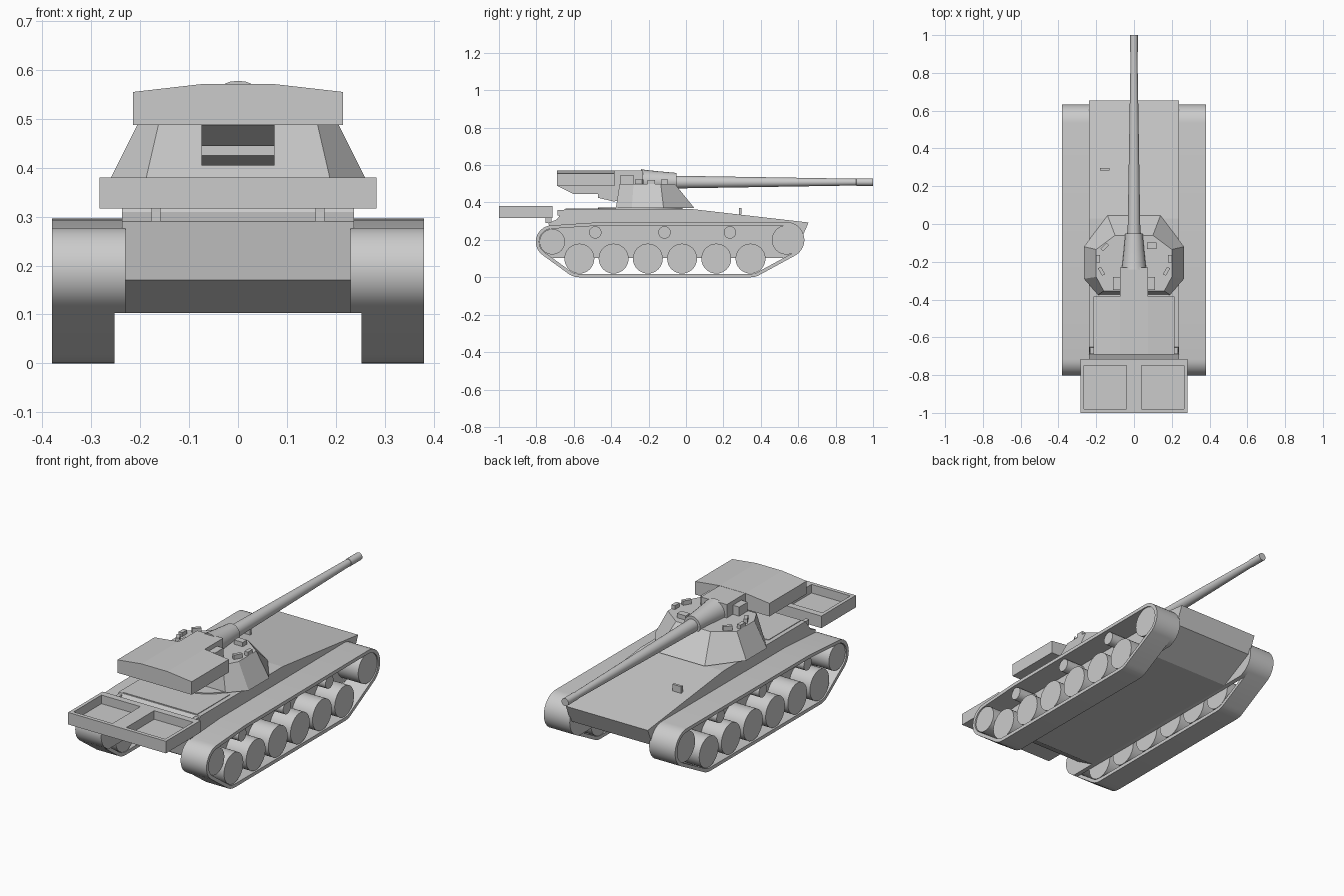
import bpy, bmesh, math
from mathutils import Matrix, Vector
from mathutils.geometry import convex_hull_2d

if "Cube" in bpy.data.objects:
    bpy.data.objects.remove(bpy.data.objects["Cube"])


def finish(name, bm, mirror=False, smooth=False):
    bmesh.ops.recalc_face_normals(bm, faces=bm.faces)
    me = bpy.data.meshes.new(name)
    bm.to_mesh(me)
    bm.free()
    ob = bpy.data.objects.new(name, me)
    bpy.context.collection.objects.link(ob)
    if smooth:
        bpy.ops.object.select_all(action='DESELECT')
        ob.select_set(True)
        bpy.context.view_layer.objects.active = ob
        bpy.ops.object.shade_smooth_by_angle(angle=math.radians(30))
    if mirror:
        ob.modifiers.new("mirror", 'MIRROR').use_axis[0] = True
    return ob


def loft(name, a, b, mirror=False, smooth=False):
    """Closed solid between two matching outlines of 3D points."""
    bm = bmesh.new()
    va, vb = [bm.verts.new(p) for p in a], [bm.verts.new(p) for p in b]
    n = len(va)
    bm.faces.new(va)
    bm.faces.new(vb[::-1])
    for i in range(n):
        bm.faces.new((va[i], va[(i + 1) % n], vb[(i + 1) % n], vb[i]))
    return finish(name, bm, mirror, smooth)


def side_prism(name, prof, x0, x1, mirror=False, smooth=False):
    return loft(name, [(x0, y, z) for y, z in prof],
                [(x1, y, z) for y, z in prof], mirror, smooth)


def box(name, c, s, rot=0, mirror=False):
    bm = bmesh.new()
    bmesh.ops.create_cube(bm, size=1, matrix=Matrix.Translation(c)
                          @ Matrix.Rotation(math.radians(rot), 4, 'Z')
                          @ Matrix.Diagonal((*s, 1)))
    return finish(name, bm, mirror)


def circle(y, z, r, n=32):
    return [(y + r * math.cos(2 * math.pi * k / n), z + r * math.sin(2 * math.pi * k / n))
            for k in range(n)]


def lathe_y(name, prof, z, n=24):
    """Turned part along y from (y, radius) steps."""
    bm = bmesh.new()
    rings = [[bm.verts.new((x, y, zz)) for x, zz in circle(0, z, r, n)] for y, r in prof]
    bm.faces.new(rings[0])
    bm.faces.new(rings[-1][::-1])
    for a, b in zip(rings, rings[1:]):
        for i in range(n):
            bm.faces.new((a[i], a[(i + 1) % n], b[(i + 1) % n], b[i]))
    return finish(name, bm, False, True)


# wheels: y, z, radius
road = [(-0.57 + 0.183 * i, 0.1, 0.08) for i in range(6)]
ends = [(-0.715, 0.19, 0.068), (0.537, 0.2, 0.078)]
rollers = [(y, 0.24, 0.033) for y in (-0.485, -0.115, 0.235)]
for label, group, x0, x1 in (("road_wheel", road, 0.253, 0.374),
                             ("end_wheel", ends, 0.253, 0.374),
                             ("return_roller", rollers, 0.253, 0.365)):
    for i, (y, z, r) in enumerate(group):
        side_prism(f"{label}_{i}", circle(y, z, r), x0, x1, True, True)

# track belts wrapped round the wheels
wraps = [(road[0], 0.1), (road[-1], 0.1), (ends[0], 0.088), (ends[1], 0.096), (rollers[0], 0.053)]
outer = [p for (y, z, _), r in wraps for p in circle(y, z, r)]
inner = [p for (y, z, _), r in wraps for p in circle(y, z, r - 0.018)]
order = convex_hull_2d([Vector(p) for p in outer])
bm = bmesh.new()
loops = [[bm.verts.new((x, *pts[i])) for i in order]
         for pts, x in ((outer, 0.253), (outer, 0.38), (inner, 0.38), (inner, 0.253))]
n = len(order)
for j in range(4):
    a, b = loops[j], loops[(j + 1) % 4]
    for i in range(n):
        bm.faces.new((a[i], a[(i + 1) % n], b[(i + 1) % n], b[i]))
finish("track", bm, True, True)

# hull side walls behind the wheels
bm = bmesh.new()
f = bm.faces.new([bm.verts.new((0.23, *outer[i])) for i in order])
bmesh.ops.bisect_plane(bm, geom=bm.verts[:] + bm.edges[:] + bm.faces[:],
                       plane_co=(0, 0, 0.103), plane_no=(0, 0, -1), clear_outer=True)
ext = bmesh.ops.extrude_face_region(bm, geom=bm.faces[:])
bmesh.ops.translate(bm, vec=(0.024, 0, 0),
                    verts=[v for v in ext["geom"] if isinstance(v, bmesh.types.BMVert)])
finish("side_wall", bm, True, True)

# hull body
side_prism("hull", [(-0.65, 0.365), (0.03, 0.365), (0.655, 0.293), (0.615, 0.2), (0.43, 0.103),
                    (-0.6, 0.103), (-0.715, 0.17), (-0.735, 0.29), (-0.69, 0.31)], -0.237, 0.237)
box("engine_deck", (0, -0.51, 0.362), (0.43, 0.27, 0.012))
box("driver_periscope", (-0.155, 0.29, 0.352), (0.05, 0.014, 0.035))
box("deck_cleat", (0.222, -0.67, 0.345), (0.02, 0.035, 0.03), 0, True)

# rear stowage tray with two open bays
bm = bmesh.new()
xs, ys = [-0.283, -0.265, -0.04, 0.04, 0.265, 0.283], [-1.0, -0.98, -0.75, -0.715]
grid = [[bm.verts.new((x, y, 0.38)) for y in ys] for x in xs]
cells = {(i, j): bm.faces.new((grid[i][j], grid[i + 1][j], grid[i + 1][j + 1], grid[i][j + 1]))
         for i in range(5) for j in range(3)}
rim = [e for e in bm.edges if e.is_boundary]
low = [v for v in bmesh.ops.extrude_edge_only(bm, edges=rim)["geom"]]
bmesh.ops.translate(bm, vec=(0, 0, -0.063), verts=[v for v in low if isinstance(v, bmesh.types.BMVert)])
bmesh.ops.contextual_create(bm, geom=[e for e in low if isinstance(e, bmesh.types.BMEdge) and e.is_boundary])
for key in ((1, 1), (3, 1)):
    new = bmesh.ops.extrude_discrete_faces(bm, faces=[cells[key]])["faces"]
    bmesh.ops.translate(bm, vec=(0, 0, -0.045), verts=new[0].verts[:])
finish("stowage_tray", bm)
box("tray_bracket", (0.168, -0.735, 0.305), (0.018, 0.03, 0.03), 0, True)

# turret: ring and faceted base
ring = circle(0, -0.245, 0.225, 40)
loft("turret_ring", [(x, y, 0.355) for x, y in ring], [(x, y, 0.374) for x, y in ring], False, True)


def sym(pts, z):
    return [(x, y, z) for x, y in pts] + [(-x, y, z) for x, y in pts[::-1]]


loft("turret_base", sym([(0.14, 0.045), (0.265, -0.12), (0.265, -0.29), (0.19, -0.375)], 0.37),
     sym([(0.1, -0.06), (0.2, -0.135), (0.2, -0.28), (0.16, -0.355)], 0.5))

# oscillating upper part: wide bustle and central neck
section = [(-0.215, 0.487), (0.215, 0.487), (0.215, 0.555), (0.075, 0.571), (-0.075, 0.571), (-0.215, 0.555)]
loft("bustle", [(x, -0.69, z) for x, z in section], [(x, -0.383, z) for x, z in section])
side_prism("bustle_neck", [(-0.685, 0.487), (-0.6, 0.445), (-0.47, 0.445), (-0.47, 0.425), (-0.385, 0.405),
                           (-0.23, 0.45), (-0.23, 0.57), (-0.685, 0.57)], -0.075, 0.075)

# gun
lathe_y("mantlet", [(-0.24, 0.066), (-0.215, 0.062), (-0.14, 0.054), (-0.05, 0.046)], 0.512)
lathe_y("barrel", [(-0.06, 0.034), (0.91, 0.018), (0.911, 0.02), (1.0, 0.02)], 0.509)

# sights and hatch blocks
box("roof_block", (0.092, -0.315, 0.52), (0.04, 0.07, 0.055), 0, True)
box("commander_sight", (0.095, -0.115, 0.505), (0.05, 0.035, 0.035))
box("side_periscope", (0.19, -0.185, 0.508), (0.02, 0.04, 0.025), 0, True)
box("rear_periscope", (0.172, -0.25, 0.51), (0.018, 0.045, 0.025), -30, True)
box("gunner_periscope", (-0.155, -0.122, 0.508), (0.018, 0.045, 0.03), -45)
